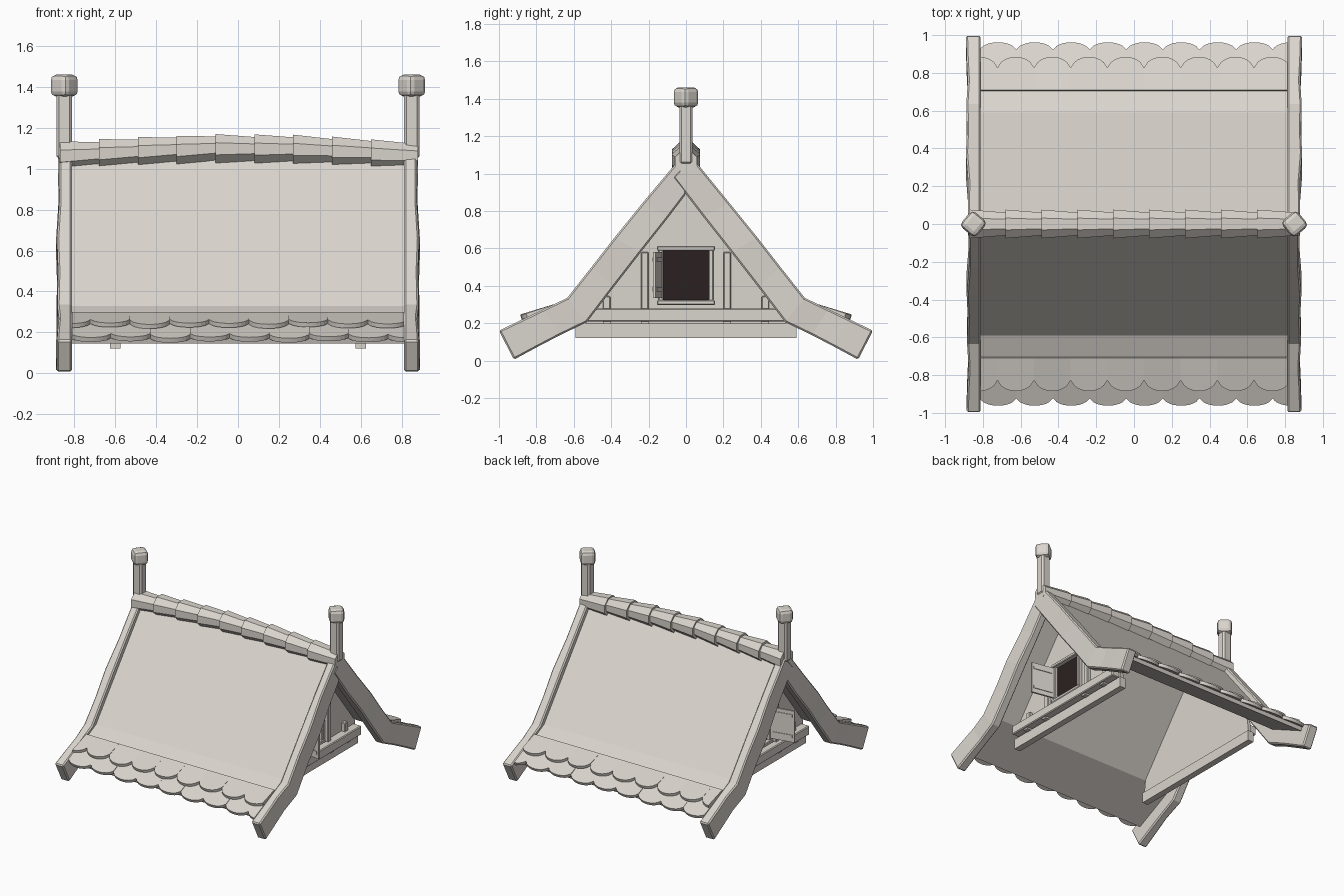
import bpy, bmesh, math
from mathutils import Matrix, Vector

if "Cube" in bpy.data.objects:
    bpy.data.objects.remove(bpy.data.objects["Cube"])


def material(name, rgb):
    m = bpy.data.materials.new(name)
    m.diffuse_color = (*rgb, 1)
    m.use_nodes = True
    m.node_tree.nodes["Principled BSDF"].inputs["Base Color"].default_value = m.diffuse_color
    return m


STONE = material("pale_stone", (0.70, 0.66, 0.61))
DARK = material("dark_opening", (0.024, 0.015, 0.015))


def finish(name, bm, mat=STONE, bevel=0, mirror=(False, False)):
    bmesh.ops.recalc_face_normals(bm, faces=bm.faces)
    me = bpy.data.meshes.new(name)
    bm.to_mesh(me)
    bm.free()
    me.materials.append(mat)
    ob = bpy.data.objects.new(name, me)
    bpy.context.collection.objects.link(ob)
    if bevel:
        b = ob.modifiers.new("bevel", 'BEVEL')
        b.width, b.segments, b.limit_method = bevel, 1, 'ANGLE'
    if any(mirror):
        m = ob.modifiers.new("mirror", 'MIRROR')
        m.use_axis = (mirror[0], mirror[1], False)
        m.use_clip = False
        m.merge_threshold = 0.0001
    return ob


def loft(bm, rings):
    """Skin closed rings of points and cap both ends."""
    vs = [[bm.verts.new(p) for p in r] for r in rings]
    n = len(vs[0])
    for a, b in zip(vs, vs[1:]):
        for i in range(n):
            j = (i + 1) % n
            bm.faces.new((a[i], a[j], b[j], b[i]))
    bm.faces.new(vs[0])
    bm.faces.new(vs[-1][::-1])


def prism(name, profile, x0, x1, **kw):
    """Extrude a (y, z) profile along x."""
    bm = bmesh.new()
    loft(bm, [[(x, y, z) for y, z in profile] for x in (x0, x1)])
    return finish(name, bm, **kw)


def box(name, x, y, z, **kw):
    return prism(name, [(y[0], z[0]), (y[1], z[0]), (y[1], z[1]), (y[0], z[1])],
                 x[0], x[1], **kw)


ENDS = dict(mirror=(True, False))

# Roof shell with flared eaves
outer = [(-0.91, 0.172), (-0.59, 0.33), (0, 1.07), (0.59, 0.33), (0.91, 0.172)]
inner = [(0.90, 0.145), (0.575, 0.302), (0, 1.025), (-0.575, 0.302), (-0.90, 0.145)]
prism("roof_shell", outer + inner, -0.82, 0.82)

# Gable boards: (outer y, z), (inner y, z), outside x
SECTIONS = [((0.03, 1.09), (-0.07, 0.98), 0.880), ((0.23, 0.845), (0.095, 0.765), 0.878),
            ((0.38, 0.66), (0.245, 0.575), 0.890), ((0.505, 0.50), (0.385, 0.395), 0.884),
            ((0.635, 0.335), (0.53, 0.205), 0.888), ((0.76, 0.275), (0.675, 0.135), 0.880),
            ((0.87, 0.222), (0.79, 0.075), 0.886), ((1.0, 0.16), (0.92, 0.005), 0.890)]
for name, s, dx in (("gable_board_back", 1, 0), ("gable_board_front", -1, -0.004)):
    bm = bmesh.new()
    rings = []
    for o, i, x in SECTIONS:
        if s < 0 and o[1] > 1:           # front board tucks behind the back one
            o, i = (0.0, 1.12), (0.0, 0.89)
        rings.append([(0.812, s * o[0], o[1]), (x + dx, s * o[0], o[1]),
                      (x + dx, s * i[0], i[1]), (0.812, s * i[0], i[1])])
    loft(bm, rings)
    finish(name, bm, bevel=0.009, **ENDS)

# Ridge posts with faceted knobs
box("ridge_post", (0.812, 0.888), (-0.036, 0.036), (1.05, 1.37), bevel=0.012, **ENDS)
bm = bmesh.new()
bmesh.ops.create_cube(bm, size=1, matrix=Matrix.Translation((0.85, 0, 1.407))
                      @ Matrix.Rotation(math.radians(40), 4, 'Z')
                      @ Matrix.Diagonal((0.108, 0.108, 0.108, 1)))
knob = finish("post_knob", bm, bevel=0.026, **ENDS)
knob.modifiers["bevel"].segments = 2

# Overlapping eight-sided ridge tiles, arched towards the middle
EDGES = [-0.87, -0.68, -0.49, -0.30, -0.11, 0.08, 0.27, 0.46, 0.65, 0.86]
for k in range(9):
    bm = bmesh.new()
    mid = (EDGES[k] + EDGES[k + 1]) / 2
    zc = 1.068 + 0.030 * (1 - min(1, (mid / 0.75) ** 2))
    tilt = 0.012 if mid < -0.2 else (-0.008 if mid > 0.2 else 0)
    rings = []
    for x, r, dz in ((EDGES[k], 0.082, -tilt / 2), (EDGES[k + 1] + 0.02, 0.064, tilt / 2)):
        rings.append([(x, r * math.cos(a), zc + dz + r * 0.95 * math.sin(a))
                      for a in (math.radians(22.5 + 45 * i) for i in range(8))])
    loft(bm, rings)
    finish(f"ridge_tile_{k + 1}", bm)


# Scalloped eave tiles
def scallop_row(name, first, start, end, depth, thick):
    bm = bmesh.new()
    w, lim = 0.194, 0.812
    a = Vector(start)
    slope = Vector(end) - a
    down = Vector((slope.y, -slope.x)).normalized() * thick
    if down.y > 0:
        down = -down
    for k in range(10):
        c = first + k * w
        x0, x1 = max(c - w / 2, -lim), min(c + w / 2, lim)
        if x1 - x0 < 0.02:
            continue
        drop = 0.004 * math.sin(k * 2.3)         # gentle unevenness
        pts = [(x1, 0.0), (x0, 0.0)]
        for i in range(11):
            x = x0 + (x1 - x0) * i / 10
            t = min(1, abs(x - c) / (w / 2))
            curve = 1 - math.sqrt(max(0, 1 - (0.97 * t) ** 2))
            pts.append((x, 1 - depth * curve / 0.757))
        rings = []
        for off in (Vector((0, 0)), down):
            ring = []
            for x, t in pts:
                p = a + slope * t + off
                ring.append((x, p.x, p.y + drop * t))
            rings.append(ring)
        loft(bm, rings)
    finish(name, bm, mirror=(False, True))


scallop_row("upper_scallop_tiles", -0.82, (0.71, 0.300), (0.885, 0.243), 0.33, 0.022)
scallop_row("lower_scallop_tiles", -0.72, (0.72, 0.285), (0.962, 0.175), 0.16, 0.024)

# Gable walls and sill beams
prism("gable_wall", [(-0.59, 0.12), (0.59, 0.12), (0.57, 0.30), (0, 1.03), (-0.57, 0.30)],
      0.585, 0.61, **ENDS)
box("wall_foot", (0.575, 0.625), (-0.59, 0.59), (0.12, 0.20), **ENDS)
box("sill_beam", (0.60, 0.675), (-0.56, 0.56), (0.208, 0.278), bevel=0.006, **ENDS)

# Wall studs with pegs under the sill
for y, top in ((0.22, 0.58), (0.425, 0.345)):
    box("wall_stud", (0.60, 0.64), (y - 0.02, y + 0.02), (0.27, top),
        bevel=0.005, mirror=(True, True))
    box("sill_peg", (0.615, 0.66), (y - 0.02, y + 0.02), (0.195, 0.22), mirror=(True, True))

# Window: opening, frame and open shutter
box("window_opening", (0.609, 0.615), (-0.125, 0.125), (0.32, 0.595), mat=DARK, **ENDS)
for z in (0.31, 0.60):
    box("window_rail", (0.60, 0.65), (-0.155, 0.155), (z - 0.013, z + 0.013),
        bevel=0.005, **ENDS)
box("window_jamb", (0.60, 0.64), (0.12, 0.148), (0.30, 0.60), bevel=0.005, mirror=(True, True))


def shutter_part(name, u0, u1, z0, z1, t):
    """Slab on the swung-out shutter plane; u runs from hinge to free edge."""
    h, d = Vector((0.64, -0.135)), Vector((0.18, -0.035))
    n = Vector((d.y, -d.x)).normalized() * t
    q = [h + d * u0 + n, h + d * u1 + n, h + d * u1 - n, h + d * u0 - n]
    bm = bmesh.new()
    loft(bm, [[(p.x, p.y, z) for p in q] for z in (z0, z1)])
    finish(name, bm, **ENDS)


shutter_part("shutter_panel", 0, 1, 0.335, 0.58, 0.007)
for z in (0.37, 0.53):
    shutter_part("shutter_batten", 0.08, 0.92, z, z + 0.022, 0.012)
